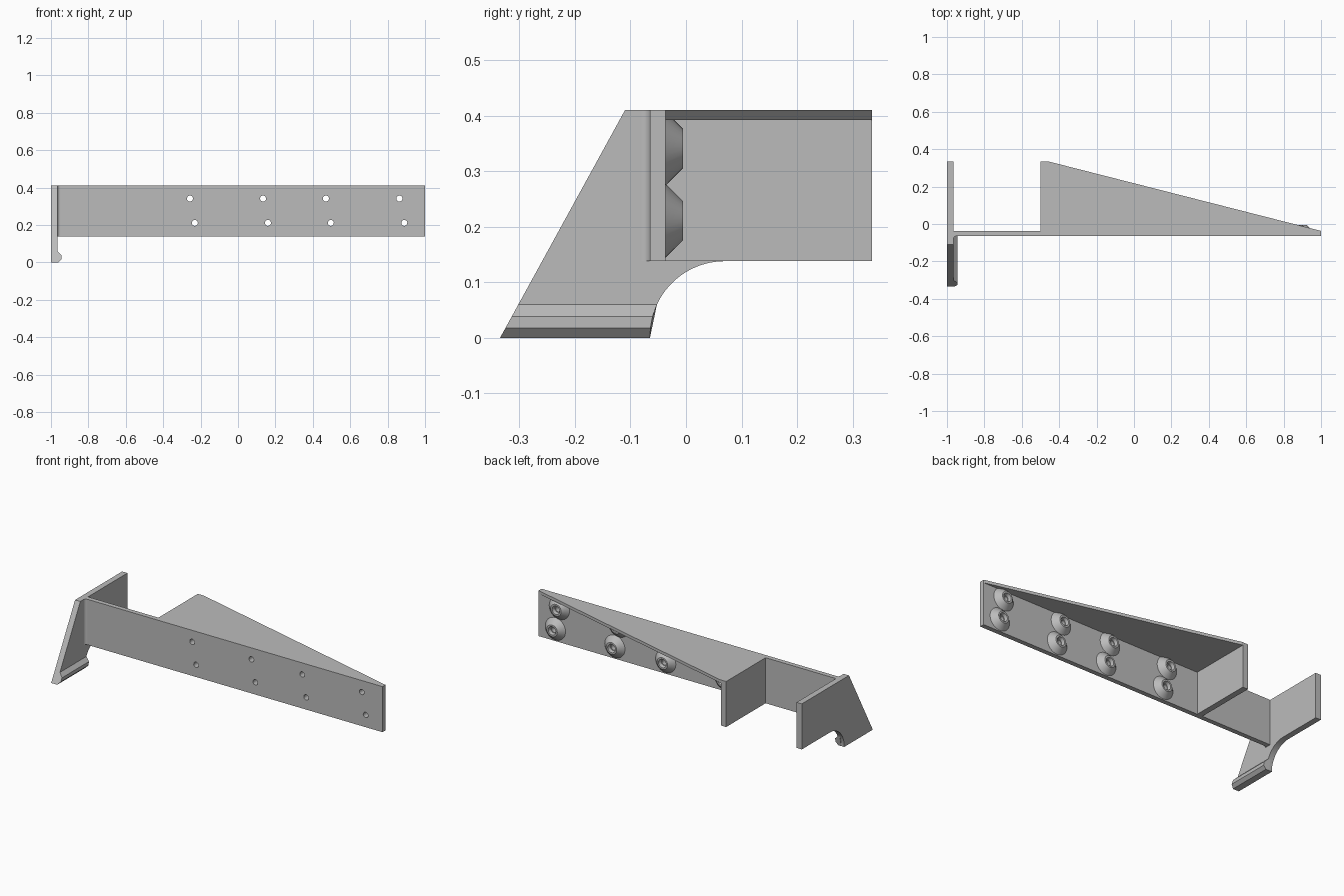
import bpy, bmesh
from math import pi, sin, cos, sqrt

cube = bpy.data.objects.get("Cube")
if cube:
    bpy.data.objects.remove(cube)

grey = bpy.data.materials.new("plain_grey")
grey.use_nodes = True
COLOUR = (0.5, 0.5, 0.5, 1)
grey.diffuse_color = COLOUR
grey.node_tree.nodes["Principled BSDF"].inputs["Base Color"].default_value = COLOUR

TOP, BOTTOM = 0.41, 0.138
FRONT, BACK, REAR = -0.065, -0.037, 0.335
WALL = 0.035
ARC_Y, ARC_R = 0.07, 0.135


def finish(name, bm, smooth=False):
    bmesh.ops.remove_doubles(bm, verts=bm.verts, dist=1e-5)
    bmesh.ops.recalc_face_normals(bm, faces=bm.faces)
    mesh = bpy.data.meshes.new(name)
    bm.to_mesh(mesh)
    bm.free()
    obj = bpy.data.objects.new(name, mesh)
    bpy.context.collection.objects.link(obj)
    mesh.materials.append(grey)
    if smooth:
        bpy.ops.object.select_all(action="DESELECT")
        obj.select_set(True)
        bpy.context.view_layer.objects.active = obj
        bpy.ops.object.shade_smooth_by_angle(angle=0.6)
    return obj


def prism(name, start, end, smooth=False):
    """Solid between two matching outlines."""
    bm = bmesh.new()
    a = [bm.verts.new(p) for p in start]
    b = [bm.verts.new(p) for p in end]
    bm.faces.new(a)
    bm.faces.new(b)
    for i in range(len(a)):
        j = (i + 1) % len(a)
        bm.faces.new((a[i], a[j], b[j], b[i]))
    return finish(name, bm, smooth)


def upright(name, outline, low, high, smooth=False):
    return prism(name, [(x, y, low) for x, y in outline],
                 [(x, y, high) for x, y in outline], smooth)


def add_lathe(bm, x, z, profile, closed, sides=32):
    """Turn a (radius, y) profile about an axis along y."""
    rings = []
    for i in range(sides):
        t = 2 * pi * i / sides
        rings.append([bm.verts.new((x + r * cos(t), y, z + r * sin(t))) for r, y in profile])
    n = len(profile)
    for i, ring in enumerate(rings):
        other = rings[(i + 1) % sides]
        for k in range(n if closed else n - 1):
            m = (k + 1) % n
            bm.faces.new((ring[k], ring[m], other[m], other[k]))
    if not closed:
        for k in (0, -1):
            bm.faces.new([ring[k] for ring in rings])


# Side plate with slanted front edge and concave lower corner
arc = [(ARC_Y - ARC_R * cos(t), 0.003 + ARC_R * sin(t))
       for t in [i * pi / 48 for i in range(25)]]
side = [(-0.335, 0), (FRONT, 0)] + arc + [(REAR, BOTTOM), (REAR, TOP), (-0.11, TOP)]
prism("side_plate", [(-1, y, z) for y, z in side],
      [(-1 + WALL, y, z) for y, z in side], smooth=True)

# Bevelled lip along the foot of the side plate
lip = [(-0.98, 0), (-0.96, 0), (-0.943, 0.018), (-0.943, 0.038), (-0.965, 0.06), (-0.98, 0.06)]
prism("foot_lip",
      [(x, -0.335 + z * 0.225 / TOP, z) for x, z in lip],
      [(x, ARC_Y - sqrt(ARC_R ** 2 - (z - 0.003) ** 2), z) for x, z in lip])

# Front plate
plate = upright("front_plate", [(-0.97, FRONT), (1, FRONT), (1, BACK), (-0.97, BACK)], BOTTOM, TOP)

# Rounded inside corner between front plate and side plate
R = 0.015
fillet = [(-0.965 + R - R * cos(t), FRONT - R + R * sin(t))
          for t in [i * pi / 16 for i in range(9)]]
upright("corner_fillet", fillet + [(-0.97, FRONT + 0.005), (-0.97, FRONT - R)],
        BOTTOM, TOP, smooth=True)

# Tapered top shelf and its end wall
upright("top_shelf", [(-0.5, BACK), (1, BACK), (-0.46, REAR), (-0.5, REAR)], 0.392, TOP)
upright("end_wall", [(-0.5, BACK), (-0.5 + WALL, BACK), (-0.5 + WALL, REAR), (-0.5, REAR)],
        BOTTOM, TOP)

# Conical screw bosses with counterbores, and matching holes in the plate
boss = [(0.016, BACK), (0.067, BACK), (0.035, -0.005), (0.025, -0.005),
        (0.02, -0.024), (0.016, -0.024)]
drill = [(0.016, FRONT - 0.02), (0.016, BACK + 0.02)]
boss_bm, drill_bm = bmesh.new(), bmesh.new()
for x in (-0.257, 0.134, 0.47, 0.863):
    for dx, z in ((0, 0.341), (0.026, 0.211)):
        add_lathe(boss_bm, x + dx, z, boss, True)
        add_lathe(drill_bm, x + dx, z, drill, False)
finish("screw_bosses", boss_bm, smooth=True)
cutter = finish("hole_cutter", drill_bm)
cutter.hide_render = True
cutter.display_type = "WIRE"
holes = plate.modifiers.new("screw_holes", "BOOLEAN")
holes.operation = "DIFFERENCE"
holes.solver = "EXACT"
holes.object = cutter
